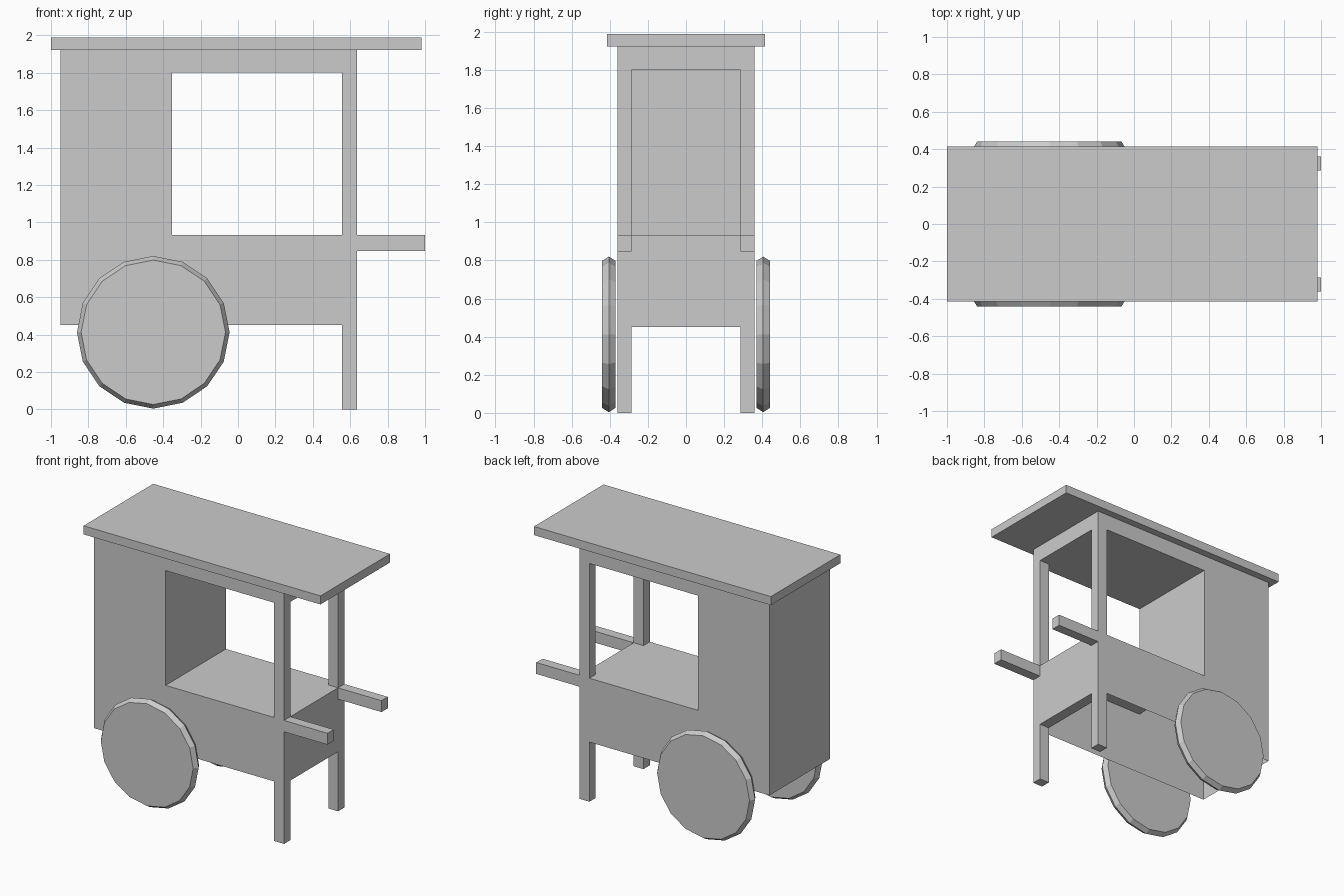
import bpy, bmesh, math

if "Cube" in bpy.data.objects:
    bpy.data.objects.remove(bpy.data.objects["Cube"])


def make(name, verts, faces):
    bm = bmesh.new()
    vs = [bm.verts.new(v) for v in verts]
    for f in faces:
        bm.faces.new([vs[i] for i in f])
    bmesh.ops.recalc_face_normals(bm, faces=bm.faces)
    me = bpy.data.meshes.new(name)
    bm.to_mesh(me)
    bm.free()
    ob = bpy.data.objects.new(name, me)
    bpy.context.collection.objects.link(ob)
    return ob


def box(name, x, y, z):
    verts = [(a, b, c) for a in x for b in y for c in z]
    return make(name, verts, [(0, 1, 3, 2), (4, 6, 7, 5), (0, 4, 5, 1),
                              (2, 3, 7, 6), (0, 2, 6, 4), (1, 5, 7, 3)])


# Roof board
box("roof", (-1.0, 0.98), (-0.415, 0.415), (1.922, 1.987))

# Hollow body: C-shaped profile with the underside left open behind the end wall
W = 0.36
profile = [(-0.95, 0.45), (-0.95, 1.922), (0.637, 1.922), (0.637, 1.8),
           (-0.353, 1.8), (-0.353, 0.933), (0.637, 0.933), (0.637, 0.45),
           (0.555, 0.45)]
n = len(profile)
verts = [(x, s * W, z) for s in (-1, 1) for x, z in profile]
faces = [tuple(range(n)), tuple(range(n, 2 * n))]
faces += [(i, i + 1, n + i + 1, n + i) for i in range(n - 1)]
make("cart_body", verts, faces)

# Inner skin of the end wall, giving it thickness
make("end_wall_inner", [(0.555, -W, 0.45), (0.555, W, 0.45),
                        (0.555, W, 0.933), (0.555, -W, 0.933)], [(3, 2, 1, 0)])

# Paired parts on both sides
for side, s in (("front", -1), ("back", 1)):
    y = sorted((s * 0.285, s * W))
    box(side + "_leg", (0.555, 0.637), y, (0.0, 0.45))
    box(side + "_roof_post", (0.555, 0.637), y, (0.933, 1.8))
    box(side + "_handle", (0.637, 1.0), y, (0.847, 0.933))

    # Sixteen-sided wheel with a ridged rim
    N = 16
    rings = [(0.37, 0.386), (0.405, 0.408), (0.44, 0.386)]
    wv = [(-0.453 + r * math.sin(2 * math.pi * i / N), s * d,
           0.412 + r * math.cos(2 * math.pi * i / N))
          for d, r in rings for i in range(N)]
    wf = [tuple(range(N)), tuple(range(2 * N, 3 * N))]
    wf += [(k * N + i, k * N + (i + 1) % N, (k + 1) * N + (i + 1) % N,
            (k + 1) * N + i) for k in range(2) for i in range(N)]
    make(side + "_wheel", wv, wf)
